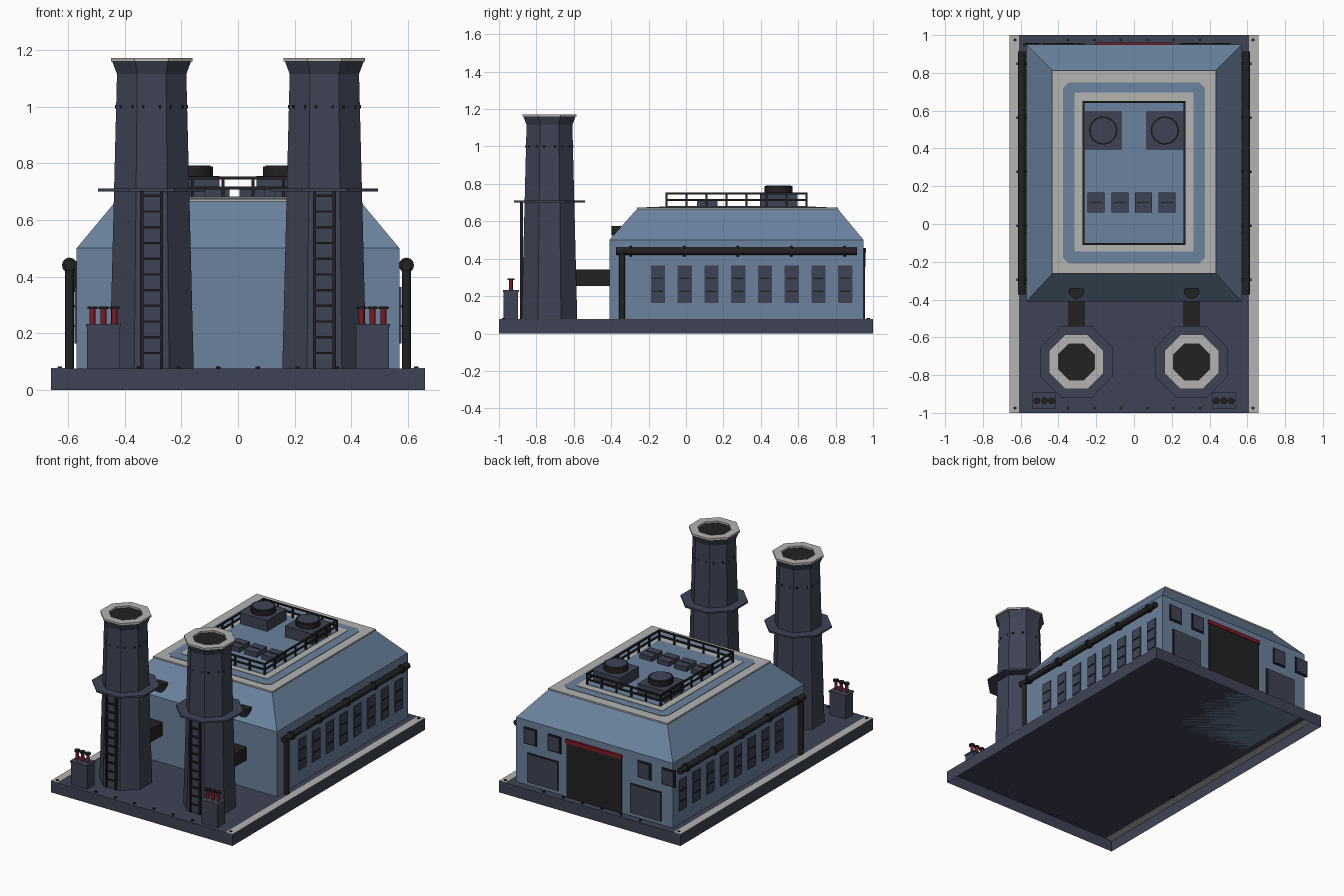
import bpy, bmesh, math
from mathutils import Matrix

if "Cube" in bpy.data.objects:
    bpy.data.objects.remove(bpy.data.objects["Cube"])


def material(name, hexcode):
    def lin(c):
        return c / 12.92 if c <= 0.04045 else ((c + 0.055) / 1.055) ** 2.4
    m = bpy.data.materials.new(name)
    m.diffuse_color = [lin(int(hexcode[i:i + 2], 16) / 255) for i in (0, 2, 4)] + [1]
    m.use_nodes = True
    m.node_tree.nodes["Principled BSDF"].inputs["Base Color"].default_value = m.diffuse_color
    return m


SLATE = material("dark_slate", "3F4355")
BLUE = material("steel_blue", "6B829E")
GREY = material("light_grey", "B3B3B1")
BLACK = material("soot_black", "222222")
RED = material("deep_red", "7D1A23")


def finish(name, bm, *mats):
    bmesh.ops.recalc_face_normals(bm, faces=bm.faces)
    me = bpy.data.meshes.new(name)
    bm.to_mesh(me)
    bm.free()
    ob = bpy.data.objects.new(name, me)
    bpy.context.collection.objects.link(ob)
    for m in mats:
        me.materials.append(m)
    return ob


def loft(name, rings, mat, bottom=True, top=True):
    """Skin a stack of equal-length point rings."""
    bm = bmesh.new()
    loops = [[bm.verts.new(p) for p in r] for r in rings]
    n = len(loops[0])
    for a, b in zip(loops, loops[1:]):
        for i in range(n):
            bm.faces.new((a[i], a[(i + 1) % n], b[(i + 1) % n], b[i]))
    if bottom:
        bm.faces.new(loops[0][::-1])
    if top:
        bm.faces.new(loops[-1])
    return finish(name, bm, mat)


def rect(x0, x1, y0, y1, z, c=0.0):
    """Rectangle ring, with corners cut by c."""
    if not c:
        return [(x0, y0, z), (x1, y0, z), (x1, y1, z), (x0, y1, z)]
    return [(x0 + c, y0, z), (x1 - c, y0, z), (x1, y0 + c, z), (x1, y1 - c, z),
            (x1 - c, y1, z), (x0 + c, y1, z), (x0, y1 - c, z), (x0, y0 + c, z)]


def octagon(cx, cy, z, width):
    r = width / 2 / math.cos(math.pi / 8)
    return [(cx + r * math.cos(math.pi / 8 + i * math.pi / 4),
             cy + r * math.sin(math.pi / 8 + i * math.pi / 4), z) for i in range(8)]


def boxes(name, spans, mat):
    """One object from many (x0, x1, y0, y1, z0, z1) boxes."""
    bm = bmesh.new()
    for x0, x1, y0, y1, z0, z1 in spans:
        mx = (Matrix.Translation(((x0 + x1) / 2, (y0 + y1) / 2, (z0 + z1) / 2))
              @ Matrix.Diagonal((x1 - x0, y1 - y0, z1 - z0, 1)))
        bmesh.ops.create_cube(bm, size=1, matrix=mx)
    return finish(name, bm, mat)


def rods(name, items, mat, axis="Z", sides=12):
    """One object from many (centre, radius, length) cylinders."""
    rot = {"Z": Matrix(), "Y": Matrix.Rotation(math.pi / 2, 4, "X"),
           "X": Matrix.Rotation(math.pi / 2, 4, "Y")}[axis]
    bm = bmesh.new()
    for c, r, length in items:
        bmesh.ops.create_cone(bm, cap_ends=True, segments=sides, radius1=r, radius2=r,
                              depth=length, matrix=Matrix.Translation(c) @ rot)
    ob = finish(name, bm, mat)
    if sides > 8:
        bpy.context.view_layer.objects.active = ob
        ob.select_set(True)
        bpy.ops.object.shade_smooth_by_angle(angle=math.radians(35))
        ob.select_set(False)
    return ob


# Base: open underneath, pale edge strips and bolts on top
D = 0.075
loft("base", [rect(-.66, .66, -1, 1, 0), rect(-.66, .66, -1, 1, D)], SLATE, bottom=False)
boxes("base_edge_strips", [(s * .635 - .025, s * .635 + .025, -1, 1, D - .002, D + .002)
                           for s in (-1, 1)], GREY)
rods("base_bolts", [((x * s, y, D + .003), .009, .008) for s in (-1, 1)
                    for x in (.07, .21, .35, .63) for y in (-.975, .975)], BLACK, sides=6)

# Hall: upright walls and sloped roof
loft("hall", [rect(-.57, .57, -.41, .95, D), rect(-.57, .57, -.41, .95, .5),
              rect(-.43, .43, -.26, .81, .668)], BLUE)

# Roof bands, each slightly higher than the last
for name, m, x, y0, y1, z, c in (("roof_slab", GREY, .433, -.263, .813, .674, 0),
                                 ("roof_outer_band", BLUE, .375, -.21, .75, .677, .03),
                                 ("roof_inner_band", GREY, .315, -.145, .695, .68, 0),
                                 ("roof_deck", BLUE, .27, -.105, .65, .683, 0)):
    loft(name, [rect(-x, x, y0, y1, .664, c), rect(-x, x, y0, y1, z, c)], m)

# Roof railing
X, Y0, Y1, t = .267, -.105, .645, .005
rail = []
for z in (.713, .748):
    rail += [(-X - t, X + t, y - t, y + t, z - t, z + t) for y in (Y0, Y1)]
    rail += [(s * X - t, s * X + t, Y0, Y1, z - t, z + t) for s in (-1, 1)]
posts = [(-X + 2 * X * i / 5, y) for i in range(6) for y in (Y0, Y1)]
posts += [(s * X, Y0 + (Y1 - Y0) * i / 7) for i in range(1, 7) for s in (-1, 1)]
rail += [(x - t, x + t, y - t, y + t, .67, .75) for x, y in posts]
boxes("roof_railing", rail, BLACK)

# Roof fans and small vents
boxes("fan_housings", [(s * .163 - .098, s * .163 + .098, .395, .595, .67, .755)
                       for s in (-1, 1)], SLATE)
rods("fan_rings", [((s * .163, .495, .77), .075, .036) for s in (-1, 1)], BLACK, sides=20)
rods("fan_caps", [((s * .163, .495, .772), .066, .04) for s in (-1, 1)], SLATE, sides=20)
vents = [-.2 + .125 * i for i in range(4)]
boxes("roof_vents", [(x - .045, x + .045, .06, .168, .67, .713) for x in vents], SLATE)
boxes("roof_vent_slots", [(x - .033, x + .033, .11, .117, .71, .716) for x in vents], BLACK)

# Side windows with slats, and wall pipes
win, slat = [], []
for s in (-1, 1):
    for i in range(8):
        y = -.15 + .143 * i
        a, b = sorted((s * .565, s * .577))
        win.append((a, b, y - .038, y + .038, .163, .363))
        a, b = sorted((s * .57, s * .581))
        slat += [(a, b, y - .028, y + .028, z - .004, z + .004) for z in (.225, .295)]
boxes("side_windows", win, SLATE)
boxes("side_window_slats", slat, BLACK)
rods("wall_pipes", [((s * .595, .27, .44), .02, 1.288) for s in (-1, 1)], BLACK, "Y")
rods("wall_pipe_clamps", [((s * .595, -.295 + .286 * i, .44), .027, .014)
                          for s in (-1, 1) for i in range(5)], BLACK, "Y")
rods("downpipes", [((s * .595, -.342, .255), .016, .37) for s in (-1, 1)], BLACK)

# Back wall: loading door, red lintel, windows, service panels
boxes("loading_door", [(-.2, .2, .945, .958, D, .432)], BLACK)
boxes("door_lintel", [(-.205, .205, .945, .962, .432, .457)], RED)
back = [.465, .29, -.365, -.54]
boxes("back_window_frames", [(x - .048, x + .048, .945, .956, .345, .455) for x in back], BLACK)
boxes("back_windows", [(x - .038, x + .038, .945, .959, .355, .445) for x in back], SLATE)
boxes("service_panel_frames", [(x - .112, x + .112, .945, .955, .095, .29)
                               for x in (-.375, .375)], BLACK)
boxes("service_panels", [(x - .106, x + .106, .945, .958, .101, .284)
                         for x in (-.375, .375)], SLATE)

# Chimneys with everything attached to them
CY = -.73
for s, side in ((-1, "left"), (1, "right")):
    cx = s * .305
    loft(side + "_chimney", [octagon(cx, CY, D, .297), octagon(cx, CY, 1.115, .245),
                             octagon(cx, CY, 1.162, .28)], SLATE, top=False)
    # Pale lip ring around a sooty flue
    loft(side + "_chimney_lip", [octagon(cx, CY, 1.14, .19), octagon(cx, CY, 1.172, .19),
                                 octagon(cx, CY, 1.172, .288), octagon(cx, CY, 1.16, .288),
                                 octagon(cx, CY, 1.16, .2)], GREY, False, False)
    loft(side + "_flue", [octagon(cx, CY, 1.14, .2), octagon(cx, CY, 1.16, .2)], BLACK)
    loft(side + "_chimney_platform", [octagon(cx, CY, .7, .38), octagon(cx, CY, .711, .38)],
         SLATE)
    # Small rivets near the top
    rods(side + "_chimney_rivets",
         [((cx + .127 * math.cos(a), CY + .127 * math.sin(a), 1.0), .006, .012)
          for a in [(i + d) * math.pi / 4 for i in range(8) for d in (-.3, .3)]], BLACK, sides=6)
    # Ladder
    parts = [(cx + k * .035 - .006, cx + k * .035 + .006, -.888, -.872, D, .7) for k in (-1, 1)]
    parts += [(cx - .035, cx + .035, -.885, -.873, z - .004, z + .004)
              for z in [.13 + .0555 * i for i in range(11)]]
    boxes(side + "_ladder", parts, BLACK)
    # Exhaust duct into the hall, rounded vent on the roof slope
    boxes(side + "_duct", [(cx - .043, cx + .043, -.61, -.4, .255, .343)], BLACK)
    rods(side + "_slope_vent", [((cx, -.357, .55), .04, .052)], BLACK)
    # Transformer with three insulators
    tx = s * .475
    boxes(side + "_transformer", [(tx - .058, tx + .058, -.975, -.897, D, .222)], SLATE)
    boxes(side + "_transformer_lid", [(tx - .062, tx + .062, -.979, -.893, .222, .232)], SLATE)
    pins = [tx + .039 * k for k in (-1, 0, 1)]
    rods(side + "_insulators", [((x, -.936, .258), .01, .06) for x in pins], RED)
    rods(side + "_insulator_caps", [((x, -.936, .29), .018, .01) for x in pins], BLACK)
